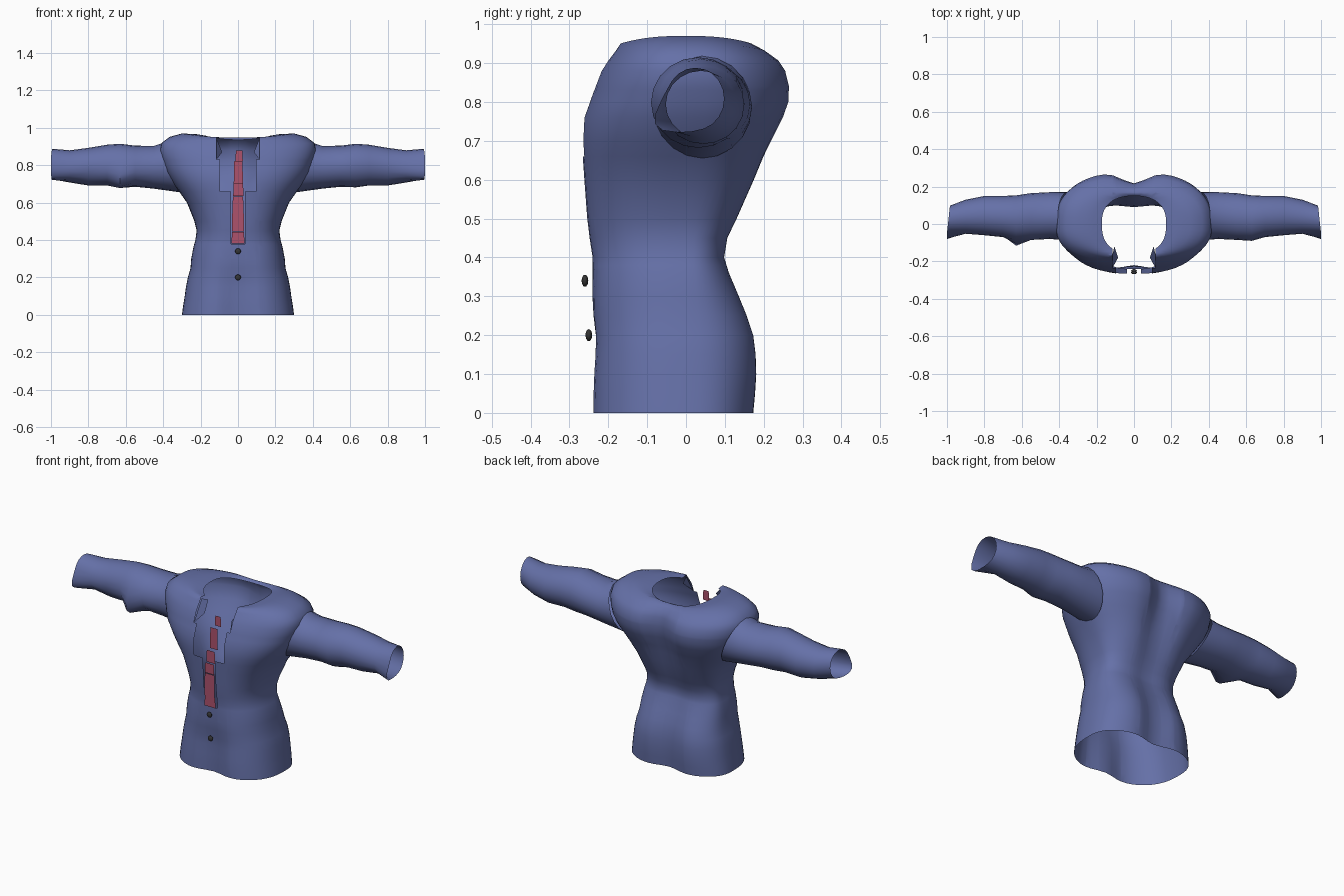
import bpy, bmesh, math
from mathutils import Vector

if "Cube" in bpy.data.objects:
    bpy.data.objects.remove(bpy.data.objects["Cube"])


def material(name, rgb):
    m = bpy.data.materials.new(name)
    m.diffuse_color = (*rgb, 1)
    m.use_nodes = True
    m.node_tree.nodes["Principled BSDF"].inputs["Base Color"].default_value = m.diffuse_color
    return m


BLUE = material("blue cloth", (0.130, 0.163, 0.390))
RED = material("rose tie", (0.42, 0.085, 0.15))
DARK = material("dark button", (0.035, 0.035, 0.035))


def finish(bm, name, mat, angle=None):
    me = bpy.data.meshes.new(name)
    bm.to_mesh(me)
    bm.free()
    me.materials.append(mat)
    ob = bpy.data.objects.new(name, me)
    bpy.context.collection.objects.link(ob)
    if angle:
        bpy.ops.object.select_all(action='DESELECT')
        ob.select_set(True)
        bpy.context.view_layer.objects.active = ob
        bpy.ops.object.shade_smooth_by_angle(angle=math.radians(angle))
    return ob


def loft(bm, rings):
    loops = [[bm.verts.new(p) for p in r] for r in rings]
    n = len(loops[0])
    for a, b in zip(loops, loops[1:]):
        for i in range(n):
            j = (i + 1) % n
            bm.faces.new((a[i], a[j], b[j], b[i]))
    return loops


def spow(v, p):
    return math.copysign(abs(v) ** p, v)


# Jacket body: height, half width, front y, back y, front dent, back dent
BODY = [
    (0.00, .300, -.258, .190, .038, .040), (0.05, .293, -.257, .196, .035, .042),
    (0.10, .285, -.255, .200, .032, .042), (0.15, .278, -.251, .199, .028, .042),
    (0.20, .268, -.249, .193, .023, .040), (0.25, .254, -.252, .175, .016, .034),
    (0.30, .250, -.252, .152, .012, .028), (0.36, .239, -.249, .124, .008, .022),
    (0.40, .228, -.247, .111, .006, .020), (0.45, .221, -.254, .120, .005, .020),
    (0.50, .233, -.259, .146, .004, .024), (0.60, .273, -.266, .193, .004, .036),
    (0.66, .315, -.270, .217, .004, .044), (0.70, .343, -.271, .236, .004, .050),
    (0.76, .382, -.267, .266, .004, .060), (0.80, .398, -.252, .280, .004, .064),
    (0.84, .410, -.238, .281, .004, .064), (0.88, .418, -.222, .270, .004, .056),
    (0.92, .408, -.205, .251, .004, .045),
    (0.952, .365, -.187, .214, .004, .025), (0.970, .300, -.176, .178, 0, .010),
    (0.966, .220, -.167, .158, 0, 0), (0.958, .172, -.160, .150, 0, 0),
]
rings = []
for z, hw, yf, yb, df, db in BODY:
    ring = []
    for i in range(56):
        t = 2 * math.pi * i / 56
        c, s = math.cos(t), math.sin(t)
        x = hw * spow(c, .86)
        y = (yb if s > 0 else -yf) * spow(s, .78)
        bump = math.exp(-(x / .095) ** 2) * abs(s)
        y += df * bump if s < 0 else -db * bump
        slope = .022 * s * s * min(1, max(0, (z - .88) / .06))
        ring.append((x, y, z - slope))
    rings.append(ring)
bm = bmesh.new()
loft(bm, rings)

# Open front, cut as a wide gap above a narrow slit
GAPS = [(.038, .38, .66), (.095, .66, .83), (.115, .83, 2)]
for half, lo, hi in GAPS:
    for co, no in [((half, 0, 0), (1, 0, 0)), ((-half, 0, 0), (1, 0, 0)), ((0, 0, lo), (0, 0, 1))]:
        bmesh.ops.bisect_plane(bm, geom=bm.verts[:] + bm.edges[:] + bm.faces[:],
                               plane_co=co, plane_no=no, dist=1e-5)


def in_gap(f):
    c = f.calc_center_median()
    return c.y < -.08 and any(abs(c.x) < h and lo < c.z < hi for h, lo, hi in GAPS)


bmesh.ops.delete(bm, geom=[f for f in bm.faces if in_gap(f)], context='FACES')
finish(bm, "jacket_body", BLUE, 65)

# Folded lapel ends inside the neck
for side, name in ((-1, "left_lapel"), (1, "right_lapel")):
    bm = bmesh.new()
    pts = [(.115, -.235, .83), (.115, -.165, .94), (.105, -.12, .92), (.085, -.18, .87)]
    bm.faces.new([bm.verts.new((side * x, y, z)) for x, y, z in pts])
    finish(bm, name, BLUE)

# Sleeves: distance out, low z, high z, front y, back y
SLEEVE = [
    (.357, .655, .918, -.087, .170), (.450, .675, .903, -.080, .170),
    (.550, .685, .905, -.085, .165), (.630, .682, .915, -.090, .153),
    (.700, .692, .910, -.070, .150), (.800, .692, .893, -.060, .150),
    (.900, .708, .880, -.052, .130), (.992, .728, .888, -.050, .098),
]
for side, name in ((-1, "left_sleeve"), (1, "right_sleeve")):
    rings = []
    for k, (d, z0, z1, y0, y1) in enumerate(SLEEVE):
        ring = []
        for i in range(20):
            t = 2 * math.pi * i / 20
            c, s = math.cos(t), math.sin(t)
            x = d + (.05 * s if k == 0 else 0) - (.008 * c if k == 7 else 0)
            p = Vector((side * x, (y0 + y1) / 2 + c * (y1 - y0) / 2,
                        (z0 + z1) / 2 + s * (z1 - z0) / 2))
            # pointed elbow fold and cuff corner at the lower front
            corner = max(0, -c * .75 - s * .66) ** 4
            if k == 7 or (k == 3 and side < 0):
                p += Vector((0, -.045, -.018)) * corner
            ring.append(p)
        rings.append(ring)
    bm = bmesh.new()
    loft(bm, rings)
    if side < 0:
        bmesh.ops.reverse_faces(bm, faces=bm.faces[:])
    finish(bm, name, BLUE, 50)

# Tie: upright flat plates, each from z, to z, half width, y, x
TIE = [(.823, .880, .020, -.190, .006), (.703, .823, .025, -.222, .002),
       (.635, .703, .028, -.250, .002), (.575, .633, .030, -.258, 0),
       (.445, .573, .033, -.258, 0), (.383, .443, .035, -.254, 0)]
bm = bmesh.new()
for z0, z1, w, y, cx in TIE:
    quad = [(-w, z0), (w, z0), (w - .003, z1), (-w + .003, z1)]
    bm.faces.new([bm.verts.new((x + cx, y, z)) for x, z in quad])
finish(bm, "tie", RED)

# Buttons
for n, (y, z) in enumerate(((-.26, .34), (-.25, .20))):
    bm = bmesh.new()
    bmesh.ops.create_uvsphere(bm, u_segments=16, v_segments=8, radius=.0155)
    bmesh.ops.scale(bm, vec=(1, .55, 1), verts=bm.verts[:])
    bmesh.ops.translate(bm, vec=(0, y, z), verts=bm.verts[:])
    finish(bm, f"button_{n + 1}", DARK, 60)
